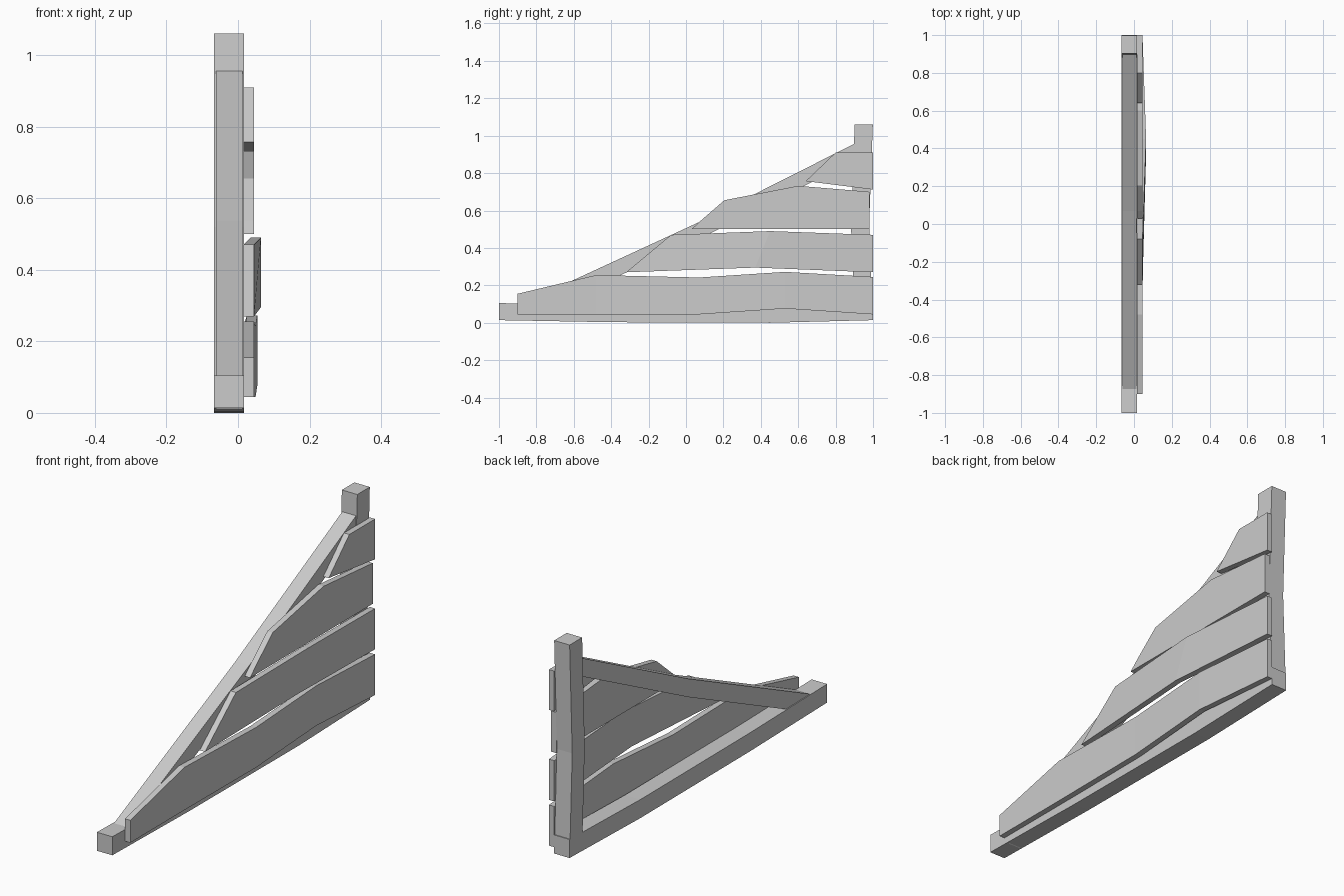
import bpy, bmesh

if "Cube" in bpy.data.objects:
    bpy.data.objects.remove(bpy.data.objects["Cube"])


def loft(name, stations):
    """Join quad cross-sections; each is (lower point, upper point, x min, x max), points in (y, z)."""
    bm = bmesh.new()
    rings = []
    for (y0, z0), (y1, z1), xa, xb in stations:
        rings.append([bm.verts.new(p) for p in
                      ((xa, y0, z0), (xb, y0, z0), (xb, y1, z1), (xa, y1, z1))])
    for a, b in zip(rings, rings[1:]):
        for i in range(4):
            j = (i + 1) % 4
            bm.faces.new((a[i], a[j], b[j], b[i]))
    bm.faces.new(rings[0])
    bm.faces.new(rings[-1])
    bmesh.ops.recalc_face_normals(bm, faces=bm.faces)
    mesh = bpy.data.meshes.new(name)
    bm.to_mesh(mesh)
    bm.free()
    obj = bpy.data.objects.new(name, mesh)
    bpy.context.collection.objects.link(obj)


def plank(name, stations):
    """Bowed plank on the outer side; stations are (y low, z low, y high, z high, bow)."""
    loft(name, [((a, b), (c, d), 0.016 + w, 0.045 + w) for a, b, c, d, w in stations])


# Frame: slightly warped base beam, post and sloping brace
XA, XB = -0.067, 0.017
loft("base_beam", [((y, z), (y, z + 0.091), XA, XB)
                   for y, z in ((-1, 0.014), (-0.4, 0.003), (0.45, 0.0), (1, 0.014))])
loft("upright_post", [((y, z), (y + 0.097, z), XA, XB)
                      for y, z in ((0.902, 0.014), (0.882, 0.52), (0.902, 1.06))])
loft("sloping_brace", [((y, z - 0.09), (y, z), -0.062, 0.013)
                       for y, z in ((-0.88, 0.1), (0.07, 0.538), (0.92, 0.967))])

# Planks, from bottom to top
plank("plank_bottom", [(-0.9, 0.045, -0.9, 0.155, 0), (-0.48, 0.045, -0.48, 0.255, 0),
                       (0.07, 0.045, 0.07, 0.242, 0.004), (0.53, 0.076, 0.53, 0.272, 0.009),
                       (1, 0.045, 1, 0.245, 0)])
plank("plank_lower_middle", [(-0.32, 0.27, -0.08, 0.47, 0), (0.37, 0.295, 0.45, 0.49, 0.019),
                             (1, 0.27, 1, 0.47, 0)])
plank("plank_upper_middle", [(0.03, 0.5, 0.07, 0.538, 0), (0.15, 0.5, 0.205, 0.655, 0),
                             (0.6, 0.5, 0.6, 0.732, 0), (0.982, 0.5, 0.982, 0.7, 0)])
plank("plank_top", [(0.64, 0.757, 0.8, 0.91, 0), (1, 0.712, 1, 0.91, 0)])
